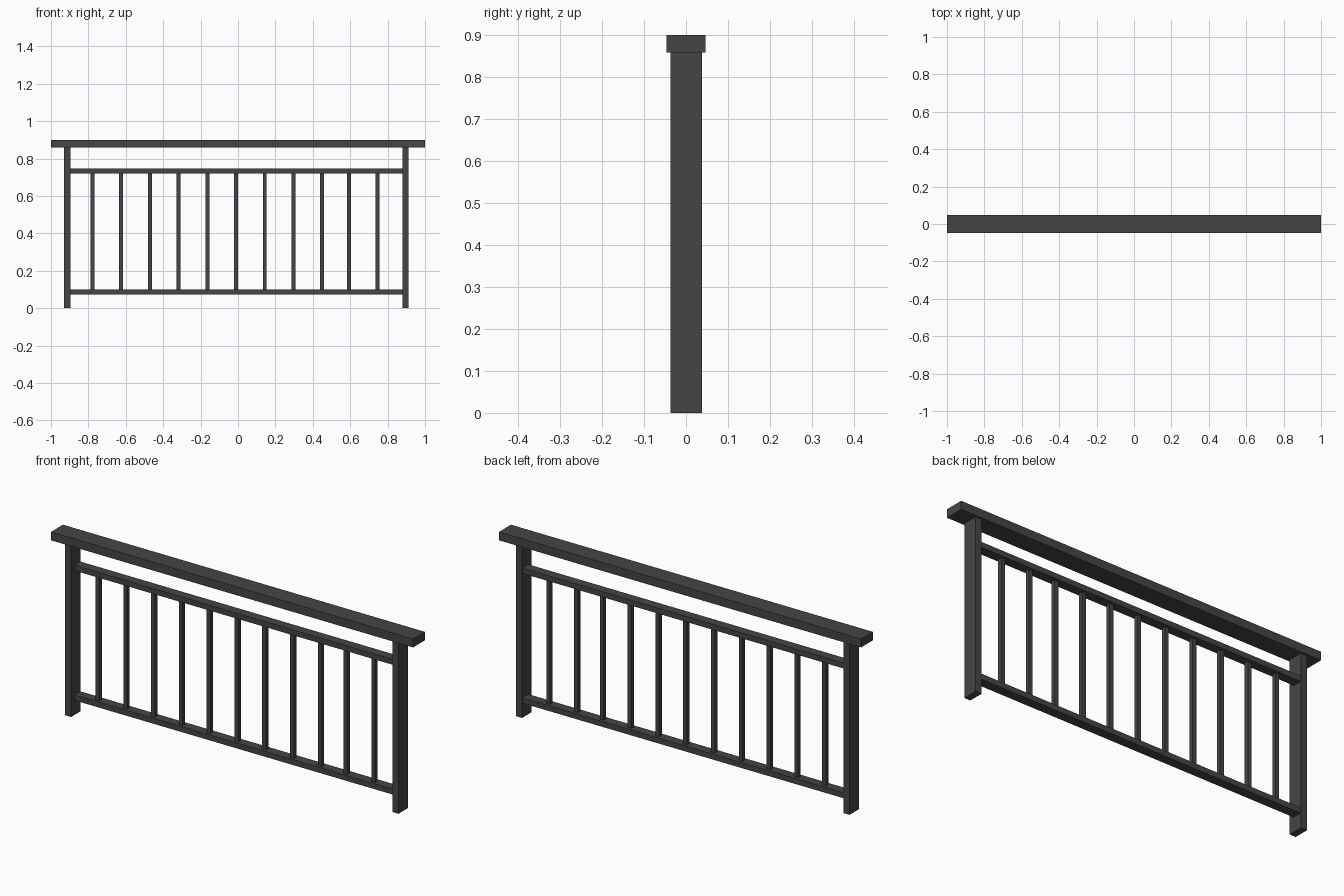
import bpy

cube = bpy.data.objects.get("Cube")
if cube:
    bpy.data.objects.remove(cube, do_unlink=True)

# Single dark metal finish
metal = bpy.data.materials.new("charcoal_metal")
metal.use_nodes = True
colour = (0.06, 0.06, 0.06, 1)
metal.diffuse_color = colour
metal.node_tree.nodes["Principled BSDF"].inputs["Base Color"].default_value = colour


def bar(name, x, y, z):
    """Box spanning the given (low, high) range on each axis."""
    spans = (x, y, z)
    bpy.ops.mesh.primitive_cube_add(size=1, location=[(a + b) / 2 for a, b in spans])
    ob = bpy.context.object
    ob.name = name
    ob.scale = [b - a for a, b in spans]
    bpy.ops.object.transform_apply(location=False, rotation=False, scale=True)
    ob.data.materials.append(metal)
    return ob


# Handrail on top
bar("handrail", (-1, 1), (-0.047, 0.047), (0.858, 0.9))

# End posts
post_y = (-0.037, 0.038)
bar("right_post", (-0.93, -0.896), post_y, (0, 0.858))
bar("left_post", (0.879, 0.912), post_y, (0, 0.858))

# Horizontal rails, set towards the back of the posts
rail_y = (-0.011, 0.036)
bar("upper_rail", (-0.896, 0.879), rail_y, (0.721, 0.748))
bar("lower_rail", (-0.896, 0.879), rail_y, (0.073, 0.1))

# Balusters: even spacing, the last two shifted slightly inwards
half = 0.0105
for i in range(11):
    x = -0.778 + 0.1535 * i - (0.011 if i > 8 else 0)
    bar(f"baluster_{i + 1}", (x - half, x + half), (0.002, 0.022), (0.1, 0.721))
